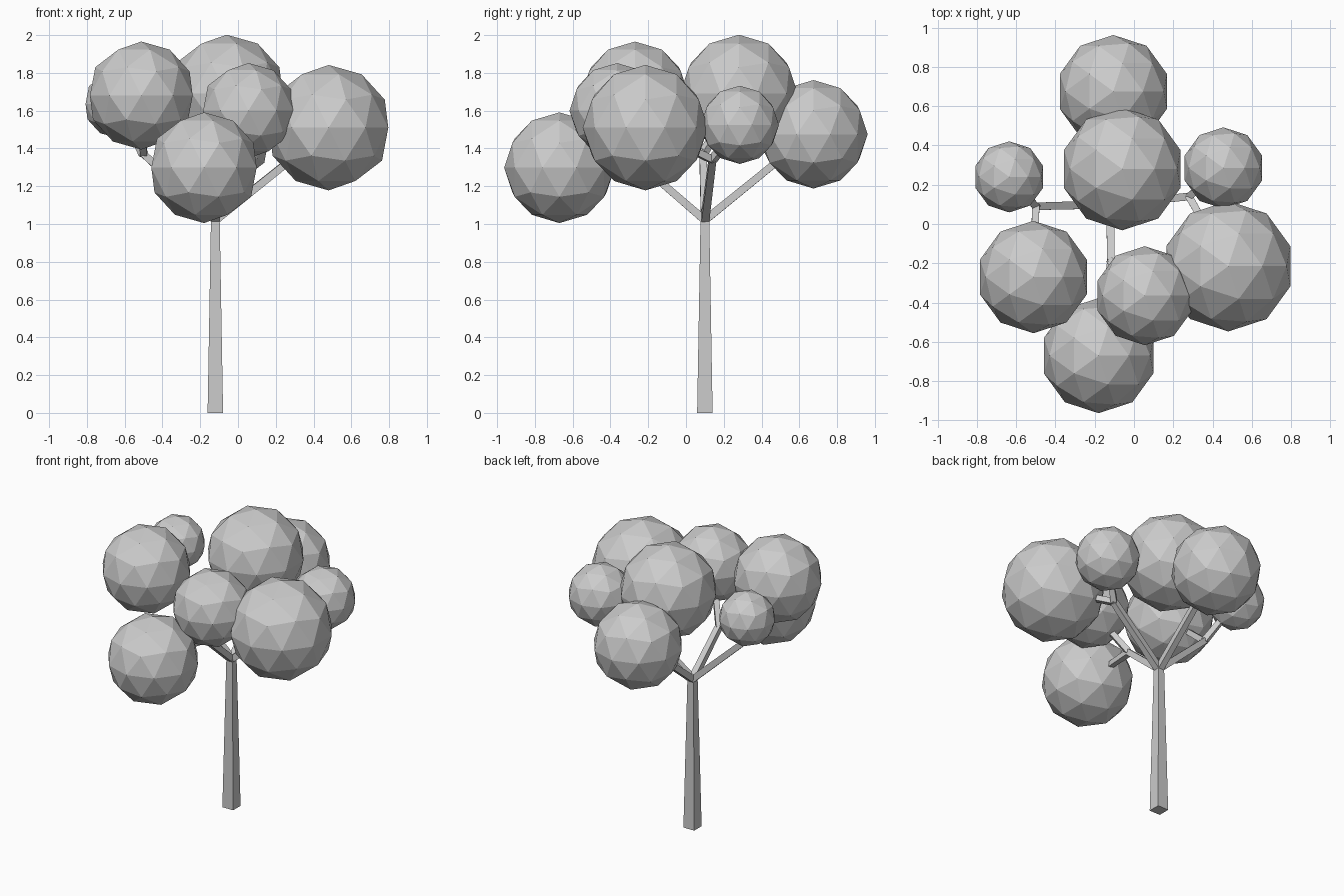
import bpy
import bmesh
from math import pi, sqrt
from mathutils import Vector, Matrix

cube = bpy.data.objects.get("Cube")
if cube:
    bpy.data.objects.remove(cube, do_unlink=True)


def make_material(name, value):
    mat = bpy.data.materials.new(name)
    mat.use_nodes = True
    colour = (value, value, value, 1)
    mat.diffuse_color = colour
    mat.node_tree.nodes["Principled BSDF"].inputs["Base Color"].default_value = colour
    return mat


grey = make_material("plain_grey", 0.6)


def make_object(name, bm):
    mesh = bpy.data.meshes.new(name)
    bm.to_mesh(mesh)
    bm.free()
    mesh.materials.append(grey)
    obj = bpy.data.objects.new(name, mesh)
    bpy.context.collection.objects.link(obj)
    return obj


def add_limb(bm, start, end, half_start, half_end):
    """Square tapered bar between two points."""
    start, end = Vector(start), Vector(end)
    axis = end - start
    turn = axis.to_track_quat('Z', 'Y').to_matrix().to_4x4()
    place = Matrix.Translation((start + end) / 2) @ turn @ Matrix.Rotation(pi / 4, 4, 'Z')
    bmesh.ops.create_cone(bm, cap_ends=True, segments=4, depth=axis.length,
                          radius1=half_start * sqrt(2), radius2=half_end * sqrt(2),
                          matrix=place)


# Foliage balls: centre and radius
balls = {
    "back": ((-0.105, 0.675, 1.475), 0.287),
    "crown": ((-0.06, 0.28, 1.69), 0.312),
    "right_small": ((-0.635, 0.24, 1.635), 0.181),
    "left_small": ((0.455, 0.285, 1.525), 0.207),
    "left_large": ((0.48, -0.215, 1.51), 0.332),
    "right_large": ((-0.512, -0.27, 1.68), 0.286),
    "front_upper": ((0.055, -0.365, 1.6), 0.252),
    "front_lower": ((-0.18, -0.67, 1.298), 0.293),
}
for name, (centre, radius) in balls.items():
    bm = bmesh.new()
    bmesh.ops.create_icosphere(bm, subdivisions=2, radius=radius,
                               matrix=Matrix.Translation(centre))
    make_object(name + "_foliage", bm)

# Trunk
top = (-0.12, 0.1, 1.03)
bm = bmesh.new()
add_limb(bm, (-0.12, 0.1, 0), top, 0.041, 0.023)
make_object("trunk", bm)

# Branches: each rises to a fork and splits towards two foliage balls
forks = {
    "back": ((-0.11, 0.47, 1.32), ("back", "crown")),
    "front": ((-0.118, -0.19, 1.27), ("front_upper", "front_lower")),
    "left": ((0.28, 0.14, 1.34), ("left_small", "left_large")),
    "right": ((-0.5, 0.09, 1.37), ("right_small", "right_large")),
}
for name, (fork, targets) in forks.items():
    bm = bmesh.new()
    add_limb(bm, (top[0], top[1], top[2] - 0.01), fork, 0.021, 0.019)
    bmesh.ops.create_icosphere(bm, subdivisions=1, radius=0.024,
                               matrix=Matrix.Translation(fork))
    for target in targets:
        add_limb(bm, fork, balls[target][0], 0.019, 0.015)
    make_object(name + "_branch", bm)
